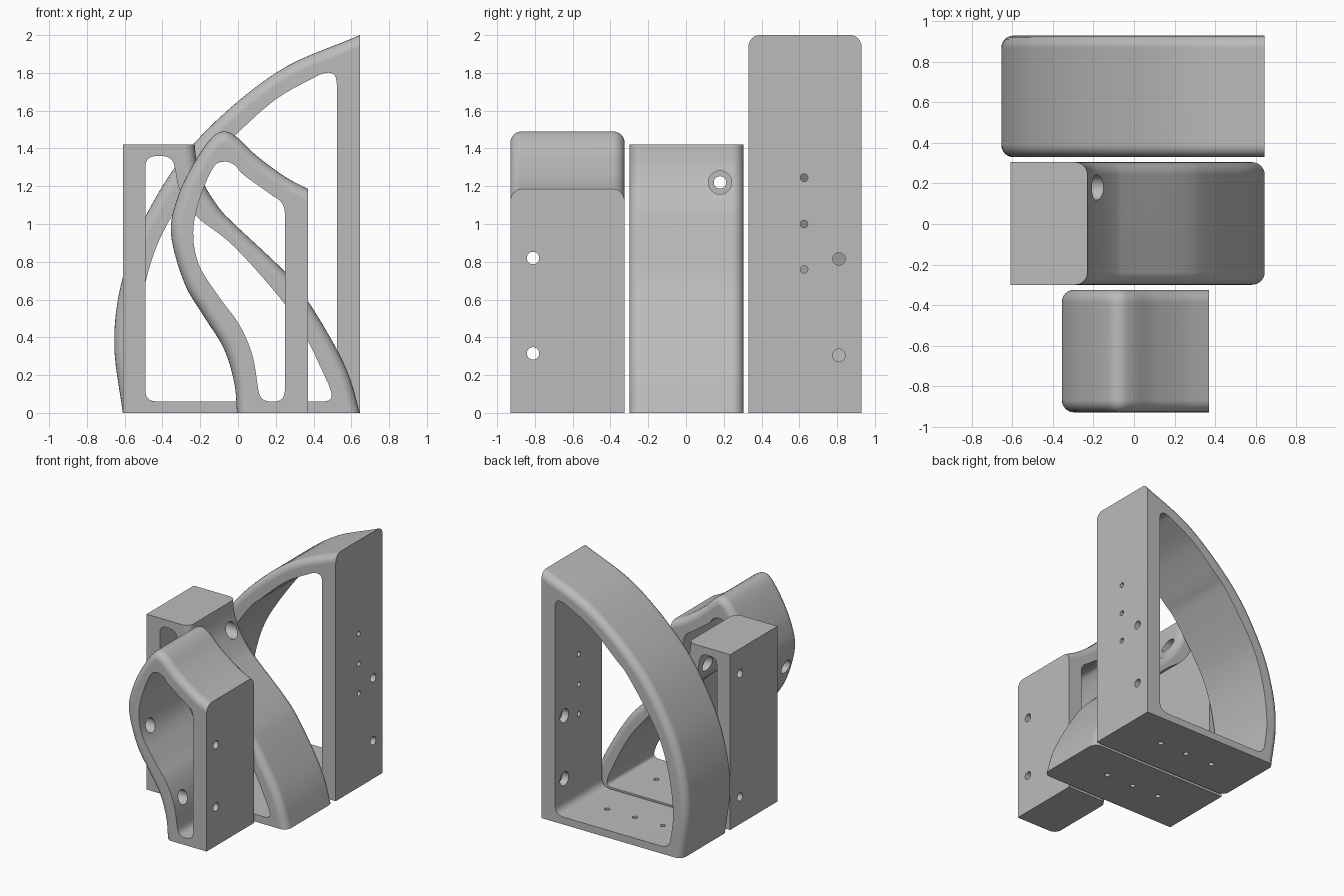
import bpy, bmesh, math
from mathutils import Vector

if "Cube" in bpy.data.objects:
    bpy.data.objects.remove(bpy.data.objects["Cube"], do_unlink=True)

grey = bpy.data.materials.new("plain_grey")
grey.use_nodes = True
colour = (0.5, 0.5, 0.5, 1)
grey.diffuse_color = colour
grey.node_tree.nodes["Principled BSDF"].inputs["Base Color"].default_value = colour


def spline(points, steps=7):
    """Smooth curve through all points."""
    p = [Vector(q) for q in points]
    p = [2 * p[0] - p[1]] + p + [2 * p[-1] - p[-2]]
    out = []
    for a, b, c, d in zip(p, p[1:], p[2:], p[3:]):
        for i in range(steps):
            t = i / steps
            out.append(0.5 * (2 * b + (c - a) * t + (2 * a - 5 * b + 4 * c - d) * t ** 2
                              + (3 * b - a - 3 * c + d) * t ** 3))
    return out + [p[-2]]


def rounded(curve, corners, r):
    """Closed loop: a smooth curve joined up through rounded corners."""
    out = spline(curve)
    ring = [Vector(q) for q in [curve[-1]] + corners + [curve[0]]]
    for prev, c, nxt in zip(ring, ring[1:], ring[2:]):
        a = c + (prev - c).normalized() * min(r, (prev - c).length)
        b = c + (nxt - c).normalized() * min(r, (nxt - c).length)
        for i in range(9):
            t = i / 8
            q = a * (1 - t) ** 2 + c * 2 * t * (1 - t) + b * t ** 2
            if (q - out[-1]).length > 0.001 and (q - out[0]).length > 0.001:
                out.append(q)
    return out


def prism(name, loop, y0, y1, fillet_count=0):
    """Extrude an XZ loop along y; fillet the first edges of both rims."""
    bm = bmesh.new()
    front = [bm.verts.new((p.x, y0, p.y)) for p in loop]
    back = [bm.verts.new((p.x, y1, p.y)) for p in loop]
    n = len(loop)
    for i in range(n):
        j = (i + 1) % n
        bm.faces.new((front[i], front[j], back[j], back[i]))
    bm.faces.new(front)
    bm.faces.new(back)
    bmesh.ops.recalc_face_normals(bm, faces=bm.faces[:])
    if fillet_count:
        edges = [bm.edges.get((v[i], v[i + 1])) for v in (front, back) for i in range(fillet_count)]
        bmesh.ops.bevel(bm, geom=edges, offset=0.06, segments=6, profile=0.5,
                        affect='EDGES', clamp_overlap=False)
    mesh = bpy.data.meshes.new(name)
    bm.to_mesh(mesh)
    bm.free()
    mesh.materials.append(grey)
    ob = bpy.data.objects.new(name, mesh)
    bpy.context.collection.objects.link(ob)
    return ob


def drill(axis, start, end, a, b, r):
    """Cylinder cutter along x (a=y, b=z) or along z (a=x, b=y)."""
    mid = (start + end) / 2
    along_x = axis == "x"
    bpy.ops.mesh.primitive_cylinder_add(
        vertices=28, radius=r, depth=end - start,
        location=(mid, a, b) if along_x else (a, b, mid),
        rotation=(0, math.pi / 2, 0) if along_x else (0, 0, 0))
    return bpy.context.object


def select(ob):
    bpy.ops.object.select_all(action='DESELECT')
    ob.select_set(True)
    bpy.context.view_layer.objects.active = ob


def frame(name, y0, y1, curve, corners, hole_curve, hole_corners, r, drills):
    """Hollow frame with a filleted curved side and drilled holes."""
    side = spline(curve)
    ob = prism(name, side + [Vector(c) for c in corners], y0, y1, len(side) - 1)
    cutters = [prism("opening_cutter", rounded(hole_curve, hole_corners, r), y0 - 0.1, y1 + 0.1)]
    cutters += [drill(*d) for d in drills]
    for cutter in cutters:
        cutter.hide_render = True
        select(ob)
        mod = ob.modifiers.new("cut", 'BOOLEAN')
        mod.operation, mod.solver, mod.object = 'DIFFERENCE', 'EXACT', cutter
        bpy.ops.object.modifier_apply(modifier=mod.name)
        bpy.data.objects.remove(cutter, do_unlink=True)
    select(ob)
    bpy.ops.object.shade_smooth_by_angle(angle=math.radians(28))
    normals = ob.modifiers.new("weighted_normals", 'WEIGHTED_NORMAL')
    normals.keep_sharp = True
    return ob


# Front frame: teardrop side, straight wall on +x
screws = (0.82, 0.315)
frame("front_frame", -0.93, -0.325,
      [(0.37, 1.185), (0.25, 1.25), (0.1, 1.36), (0.0, 1.455), (-0.07, 1.49), (-0.14, 1.455),
       (-0.24, 1.31), (-0.32, 1.14), (-0.355, 0.95), (-0.285, 0.69), (-0.18, 0.51),
       (-0.075, 0.34), (-0.02, 0.16), (-0.005, 0)],
      [(0.37, 0)],
      [(0.19, 1.145), (0.03, 1.26), (-0.015, 1.31), (-0.07, 1.33), (-0.13, 1.3), (-0.2, 1.14),
       (-0.237, 0.96), (-0.205, 0.78), (-0.09, 0.6), (0.005, 0.47), (0.075, 0.31), (0.108, 0.12)],
      [(0.115, 0.06), (0.248, 0.06), (0.248, 1.115)], 0.06,
      [("x", 0.2, 0.5, -0.81, z, 0.033) for z in screws]
      + [("x", -0.6, 0.18, -0.81, z, 0.055) for z in screws])

# Middle frame: S-curved side, straight wall on -x
frame("middle_frame", -0.3, 0.305,
      [(-0.23, 1.42), (-0.215, 1.31), (-0.18, 1.21), (-0.1, 1.085), (-0.02, 1.0), (0.245, 0.75),
       (0.365, 0.6), (0.51, 0.36), (0.59, 0.19), (0.645, 0)],
      [(-0.61, 0), (-0.61, 1.42)],
      [(-0.335, 1.3), (-0.305, 1.17), (-0.22, 1.04), (-0.02, 0.88), (0.245, 0.58),
       (0.365, 0.39), (0.48, 0.15)],
      [(0.51, 0.06), (-0.49, 0.06), (-0.49, 1.36), (-0.345, 1.36)], 0.06,
      [("x", -0.7, -0.4, 0.18, z, 0.033) for z in (1.22, 0.22)]
      + [("x", -0.4, 0.1, 0.18, 1.22, 0.062)]
      + [("z", -0.1, 0.1, x, 0, 0.02) for x in (-0.235, 0.015, 0.265)])

# Back frame: large bowed side, tall straight wall on +x
frame("back_frame", 0.33, 0.93,
      [(0.645, 2), (0.2, 1.8), (-0.23, 1.43), (-0.49, 1.04), (-0.617, 0.69), (-0.655, 0.36),
       (-0.61, 0)],
      [(0.645, 0)],
      [(0.43, 1.79), (0.2, 1.66), (-0.02, 1.465), (-0.14, 1.345), (-0.38, 0.99), (-0.49, 0.69),
       (-0.535, 0.36), (-0.512, 0.13)],
      [(-0.5, 0.06), (0.523, 0.06), (0.523, 1.82)], 0.08,
      [("x", 0.4, 0.8, 0.81, z, 0.033) for z in (0.815, 0.305)]
      + [("x", 0.4, 0.58, 0.81, z, 0.055) for z in (0.815, 0.305)]
      + [("x", 0.4, 0.8, 0.625, z, 0.02) for z in (1.245, 1.0, 0.76)]
      + [("z", -0.1, 0.1, x, 0.63, 0.02) for x in (-0.235, 0.015, 0.265)])
